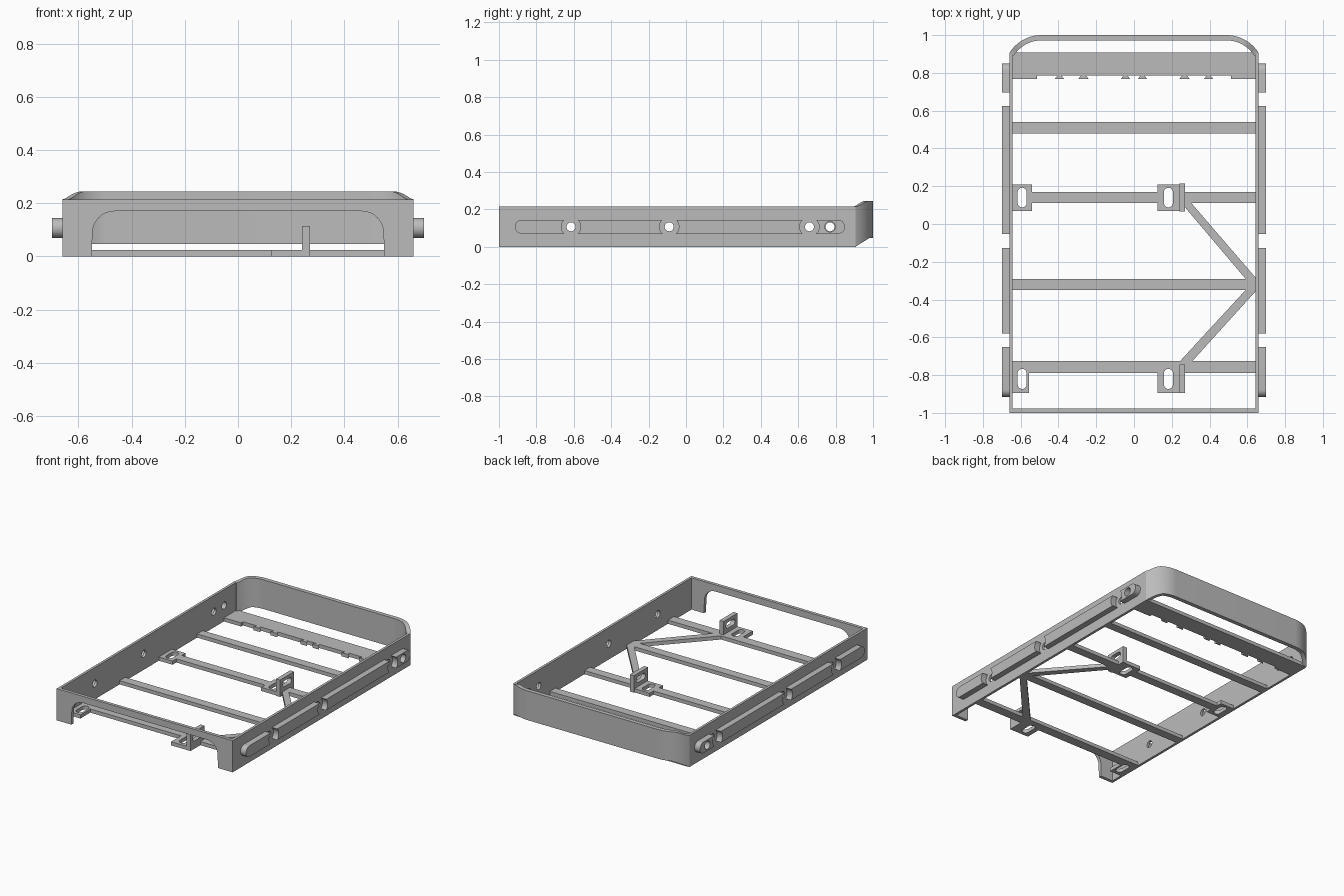
import bpy, bmesh
from math import pi, sin, cos, radians
from mathutils import Matrix

if "Cube" in bpy.data.objects:
    bpy.data.objects.remove(bpy.data.objects["Cube"])

grey = bpy.data.materials.new("grey metal")
grey.use_nodes = True
grey.diffuse_color = (0.5, 0.5, 0.5, 1)
grey.node_tree.nodes["Principled BSDF"].inputs["Base Color"].default_value = (0.5, 0.5, 0.5, 1)

# Local (u, v, depth) axes of a plate, by the axis it is thick along
AXES = {
    "X": Matrix(((0, 0, 1, 0), (1, 0, 0, 0), (0, 1, 0, 0), (0, 0, 0, 1))),
    "Y": Matrix(((1, 0, 0, 0), (0, 0, -1, 0), (0, 1, 0, 0), (0, 0, 0, 1))),
    "Z": Matrix.Identity(4),
}


def finish(name, bm):
    bmesh.ops.remove_doubles(bm, verts=bm.verts, dist=1e-5)
    bmesh.ops.recalc_face_normals(bm, faces=bm.faces)
    mesh = bpy.data.meshes.new(name)
    bm.to_mesh(mesh)
    bm.free()
    mesh.materials.clear()
    mesh.materials.append(grey)
    obj = bpy.data.objects.new(name, mesh)
    bpy.context.scene.collection.objects.link(obj)
    bpy.ops.object.select_all(action="DESELECT")
    obj.select_set(True)
    bpy.context.view_layer.objects.active = obj
    bpy.ops.object.shade_smooth_by_angle(angle=radians(30))
    return obj


def plate(name, axis, lo, hi, outline, holes=()):
    """Flat plate with holes, thick from lo to hi along an axis."""
    curve = bpy.data.curves.new(name + " outline", "CURVE")
    curve.dimensions = "2D"
    curve.fill_mode = "BOTH"
    curve.extrude = (hi - lo) / 2
    for loop in (outline, *holes):
        spline = curve.splines.new("POLY")
        spline.points.add(len(loop) - 1)
        for point, (u, v) in zip(spline.points, loop):
            point.co = (u, v, 0, 1)
        spline.use_cyclic_u = True
    temp = bpy.data.objects.new(name + " outline", curve)
    bpy.context.scene.collection.objects.link(temp)
    graph = bpy.context.evaluated_depsgraph_get()
    mesh = bpy.data.meshes.new_from_object(temp.evaluated_get(graph))
    bm = bmesh.new()
    bm.from_mesh(mesh)
    middle = (lo + hi) / 2 * (-1 if axis == "Y" else 1)
    bm.transform(AXES[axis] @ Matrix.Translation((0, 0, middle)))
    bpy.data.objects.remove(temp)
    bpy.data.curves.remove(curve)
    bpy.data.meshes.remove(mesh)
    return finish(name, bm)


def arc(cu, cv, r, start, end, n=12):
    angles = [radians(start + (end - start) * i / n) for i in range(n + 1)]
    return [(cu + r * cos(a), cv + r * sin(a)) for a in angles]


def circle(cu, cv, r):
    return arc(cu, cv, r, 0, 345, 23)


def slot(cu, cv, half, r, upright=True):
    if upright:
        return arc(cu, cv + half - r, r, 0, 180) + arc(cu, cv - half + r, r, 180, 360)
    return arc(cu + half - r, cv, r, -90, 90) + arc(cu - half + r, cv, r, 90, 270)


def rect(u0, u1, v0, v1):
    return [(u0, v0), (u1, v0), (u1, v1), (u0, v1)]


# Side walls with bolt holes, and raised rails notched around the holes
MID, BOLTS, PIN = 0.107, (-0.615, -0.09, 0.66), 0.77
NOTCH, ROUND = 0.052, 0.0375


def rail_end(side, bolt=None, tip=None):
    """Rail end, bottom to top: concave around a bolt, or rounded to a tip."""
    if bolt is not None:
        c, r, s, a = bolt, NOTCH, -side, 46
    else:
        c, r, s, a = tip - side * ROUND, ROUND, side, 90
    return [(c + s * (u - c), v) for u, v in arc(c, MID, r, -a, a)]


low_ends = [rail_end(-1, tip=-0.915)] + [rail_end(-1, bolt=b) for b in BOLTS]
high_ends = [rail_end(1, bolt=b) for b in BOLTS] + [rail_end(1, tip=0.85)]

for word, side in (("left", 1), ("right", -1)):
    lo, hi = sorted((side * 0.643, side * 0.66))
    holes = [circle(y, MID, 0.024) for y in (*BOLTS, PIN)]
    plate(word + "_side_wall", "X", lo, hi, rect(-1, 0.905, 0, 0.215), holes)
    lo, hi = sorted((side * 0.659, side * 0.70))
    for i, (low, high) in enumerate(zip(low_ends, high_ends)):
        pin = [circle(PIN, MID, 0.028)] if i == 3 else []
        plate(f"{word}_rail_{i + 1}", "X", lo, hi, high + low[::-1], pin)

# Front wall with a wide arched opening
arch = arc(0.465, 0.088, 0.082, 0, 90) + arc(-0.465, 0.088, 0.082, 90, 180)
plate("front_wall", "Y", -1, -0.978,
      [(-0.55, 0), *arch[::-1], (0.55, 0), (0.66, 0), (0.66, 0.215), (-0.66, 0.215), (-0.66, 0)])

# Back wall: band around the rounded rear corners, raised above the sides
bm = bmesh.new()
sections = []
for side in (1, -1):
    part = []
    for i in range(17):
        a = radians(58.2) * (1 - i / 16)
        ring = []
        y = 0.8 + 0.2 * cos(a)
        t = min(1, (y - 0.905) / 0.075)
        bottom, top = 0.047 * t, 0.215 + 0.03 * t * t * (3 - 2 * t)
        for r, z in ((0.2, bottom), (0.2, top), (0.172, top), (0.172, bottom)):
            ring.append(bm.verts.new((side * (0.49 + r * sin(a)), 0.8 + r * cos(a), z)))
        part.append(ring)
    sections += part if side == 1 else part[::-1]
for a, b in zip(sections, sections[1:]):
    for k in range(4):
        bm.faces.new((a[k], a[k - 1], b[k - 1], b[k]))
bm.faces.new(sections[0])
bm.faces.new(sections[-1])
finish("back_wall", bm)

# Plain cross bars
T = 0.025
plate("rear_cross_bar", "Z", 0, T, rect(-0.645, 0.645, 0.48, 0.54))
plate("middle_cross_bar", "Z", 0, T, rect(-0.645, 0.645, -0.35, -0.29))

# Cross bars with slotted mounting tabs
plate("rear_mount_bar", "Z", 0, T,
      [(-0.645, 0.07), (-0.54, 0.07), (-0.54, 0.11), (0.125, 0.11), (0.125, 0.07), (0.25, 0.07),
       (0.25, 0.11), (0.645, 0.11), (0.645, 0.17), (0.25, 0.17), (0.25, 0.21), (0.125, 0.21),
       (0.125, 0.17), (-0.54, 0.17), (-0.54, 0.21), (-0.645, 0.21)],
      [slot(x, 0.14, 0.052, 0.024) for x in (-0.592, 0.182)])
plate("front_mount_bar", "Z", 0, T,
      [(-0.645, -0.895), (-0.555, -0.895), (-0.555, -0.79), (0.125, -0.79), (0.125, -0.895),
       (0.25, -0.895), (0.25, -0.79), (0.645, -0.79), (0.645, -0.725), (-0.645, -0.725)],
      [slot(x, -0.82, 0.053, 0.024) for x in (-0.592, 0.182)])

# Upright slotted lugs beside the mounting tabs
for word, y in (("rear", 0.14), ("front", -0.82)):
    plate(word + "_lug", "X", 0.24, 0.27, rect(y - 0.075, y + 0.075, 0, 0.115),
          [slot(y, 0.072, 0.048, 0.02, upright=False)])

# Diagonal braces meeting at the left wall
plate("rear_brace", "Z", 0, T,
      [(0.26, 0.115), (0.26, 0.10), (0.595, -0.295), (0.645, -0.32), (0.645, -0.285), (0.30, 0.115)])
plate("front_brace", "Z", 0, T,
      [(0.24, -0.73), (0.305, -0.73), (0.645, -0.355), (0.645, -0.32), (0.595, -0.345)])

# Rear plate with slanted teeth along its front edge
TIP, ROOT = 0.767, 0.787
half = []
for a, b, lean in ((0.02, 0.07, 1), (0.24, 0.295, -1), (0.37, 0.42, 1)):
    half += [(a + 0.015, ROOT), (a, TIP), (b, TIP), (b - 0.015, ROOT)]
half += [(0.513, ROOT), (0.513, TIP), (0.645, TIP)]
mirrored = [(-x, y) for x, y in half[::-1]]
plate("toothed_rear_plate", "Z", 0, T, mirrored + half + [(0.645, 0.908), (-0.645, 0.908)])
